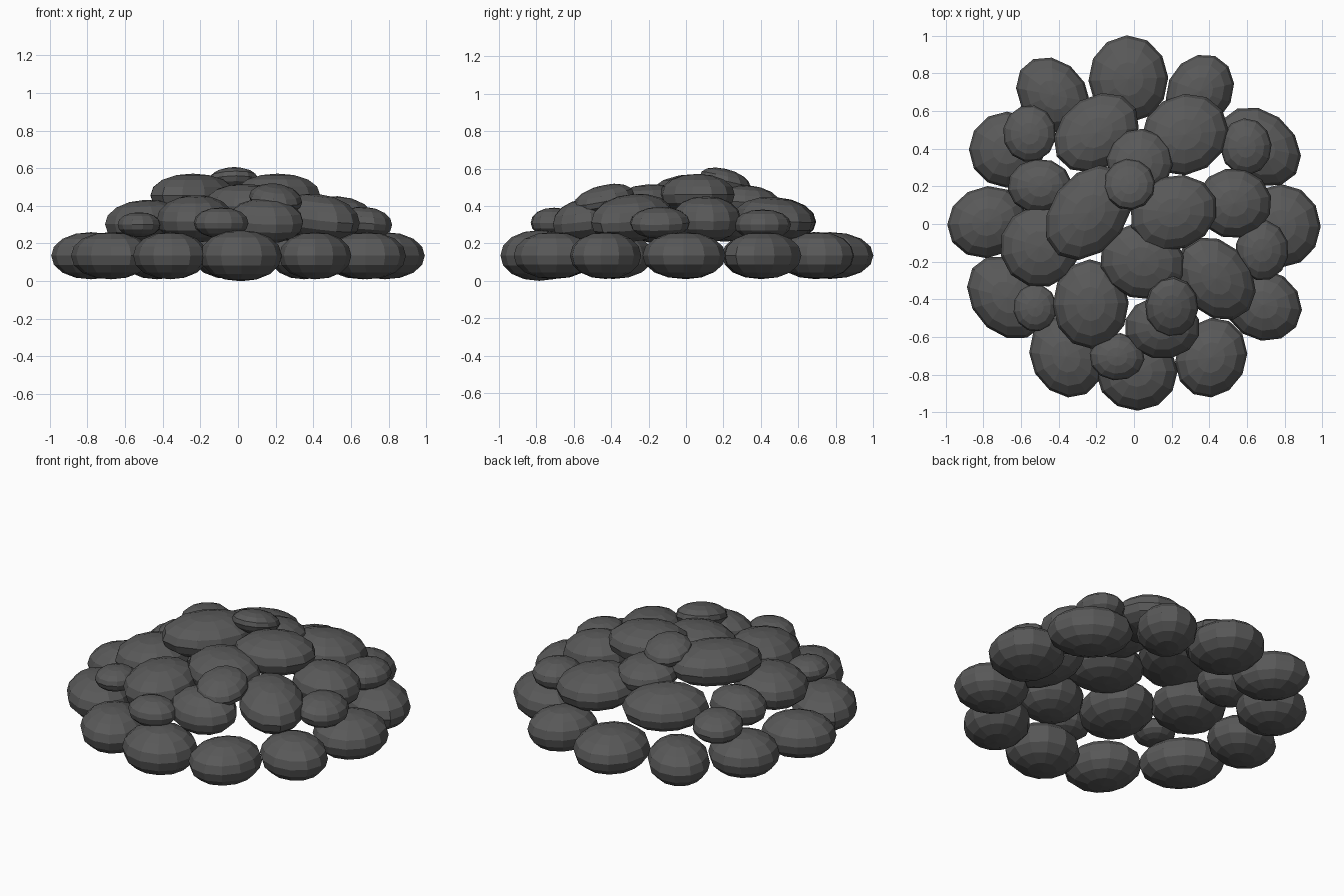
import bpy, math
from mathutils import Matrix, Vector

# dark rock
rock = bpy.data.materials.new("dark_rock")
rock.diffuse_color = (.1, .1, .1, 1)


def stone(name, x, y, z, rx, ry, rz, skew=0, tilt=0):
    """Flattened low-poly boulder with slightly blunt rim.
    skew: diagonal lengthening in plan; tilt: outward lean down the heap."""
    bpy.ops.mesh.primitive_uv_sphere_add(segments=12, ring_count=8, radius=1)
    ob = bpy.context.object
    ob.name = name
    ob.data.materials.append(rock)
    ob.data.transform(Matrix.Rotation(math.atan2(y, x), 4, 'Z'))
    out = Vector((x, y)).normalized()
    keep = math.sqrt(1 - skew * skew)
    for v in ob.data.vertices:
        u, w, h = v.co
        r = math.hypot(u, w)
        s = 1.01 * (r ** 2.1 + abs(h) ** 2.1) ** (-1 / 2.1)
        u, w, h = u * s, w * s, h * s
        px, py = rx * u, ry * (skew * u + keep * w)
        v.co = (px, py, rz * h - tilt * (px * out.x + py * out.y))
    ob.location = (x, y, z)


# outer ring resting on the ground: x, y, half width, half depth, skew
outer = [(-.03, .77, .21, .23, 0), (.35, .705, .18, .195, .15), (.665, .41, .22, .21, -.25),
         (.78, -.01, .21, .22, 0), (.685, -.43, .205, .19, -.1), (.41, -.71, .19, .21, .1),
         (.015, -.785, .215, .205, 0), (-.36, -.705, .195, .215, -.15), (-.675, -.39, .21, .22, -.25),
         (-.78, .01, .21, .19, .08), (-.675, .395, .2, .2, 0), (-.43, .685, .195, .2, -.22)]
for i, (x, y, a, b, k) in enumerate(outer):
    stone(f"base_stone_{i}", x, y, .135, a, b, .124 if i != 6 else .134, k)

# second course: x, y, z, half sizes, skew, tilt
middle = [(-.2, .485, .33, .225, .21, .115, .25, .08), (.27, .475, .33, .23, .215, .115, .1, .08),
          (.53, .11, .33, .2, .185, .12, 0, .06), (.435, -.29, .335, .21, .22, .125, -.25, .12),
          (.15, -.55, .32, .2, .165, .115, 0, .12), (-.23, -.425, .33, .2, .235, .125, 0, .06),
          (-.5, -.12, .315, .21, .215, .115, 0, .06), (-.5, .2, .31, .17, .145, .1, 0, .06)]
for i, p in enumerate(middle):
    stone(f"middle_stone_{i}", *p)

# crown of the heap
crown = [(-.24, .06, .455, .23, .25, .115, .3, 0), (.21, .06, .46, .23, .2, .11, .12, 0),
         (.045, -.2, .405, .225, .2, .11, -.08, .05), (.03, .33, .42, .175, .175, .09, 0, .08)]
for i, p in enumerate(crown):
    stone(f"crown_stone_{i}", *p)

# small pebbles lying on top
pebbles = [(-.555, .48, .305, .14, .15, .08, 0, .08), (.595, .41, .3, .135, .15, .08, 0, 0),
           (.68, -.14, .31, .14, .16, .083, 0, .08), (.2, -.44, .435, .14, .16, .075, 0, .22),
           (-.09, -.705, .31, .145, .125, .08, 0, 0), (-.525, -.445, .3, .115, .125, .065, 0, 0),
           (-.025, .21, .53, .135, .135, .068, 0, .22)]
for i, p in enumerate(pebbles):
    stone(f"pebble_{i}", *p)
